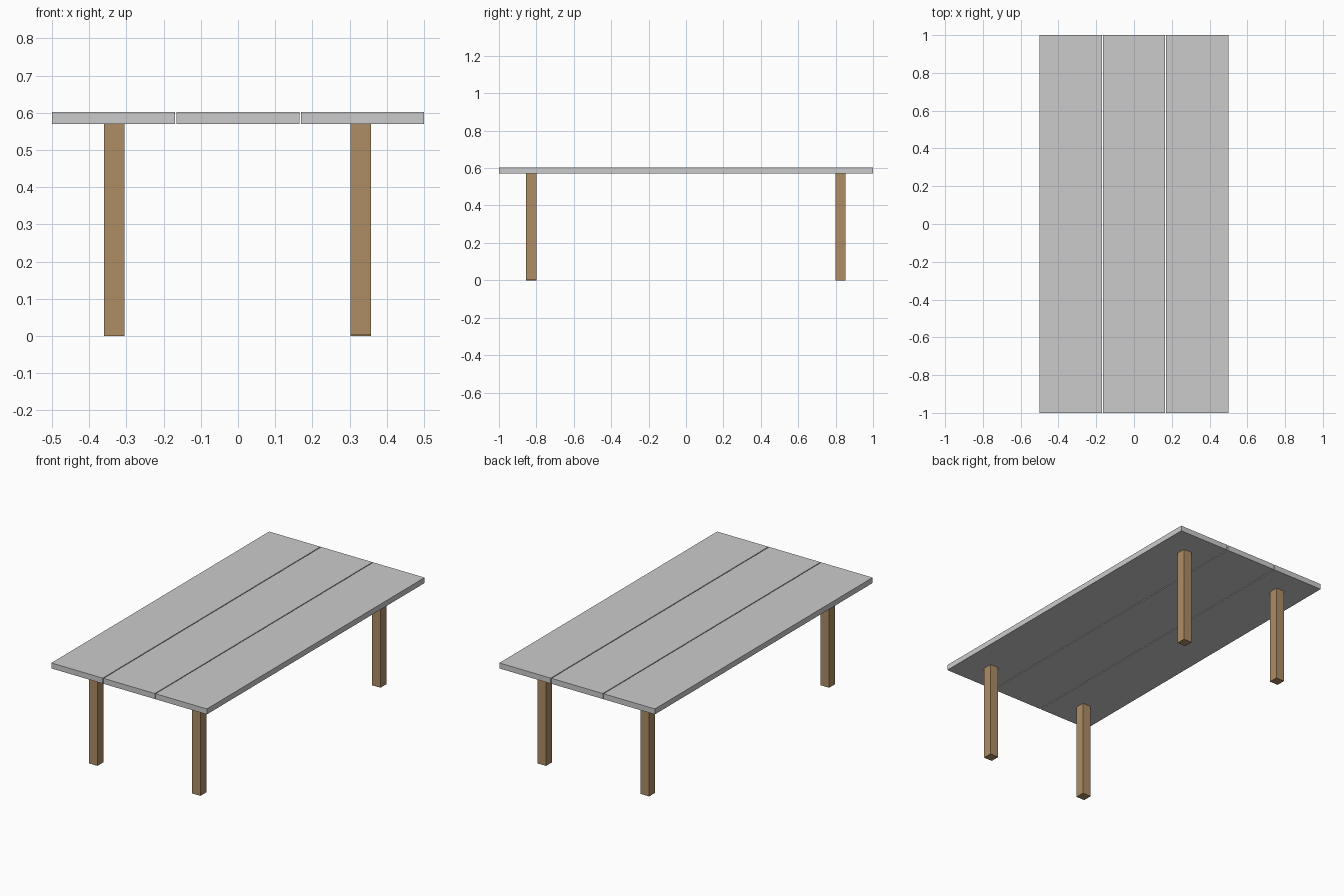
import bpy

if "Cube" in bpy.data.objects:
    bpy.data.objects.remove(bpy.data.objects["Cube"])


def box(name, x, y, z, material=None):
    """Box spanning the (low, high) ranges given for each axis."""
    bpy.ops.mesh.primitive_cube_add(size=1)
    obj = bpy.context.object
    obj.name = name
    for vert in obj.data.vertices:
        vert.co = [hi if c > 0 else lo for c, (lo, hi) in zip(vert.co, (x, y, z))]
    if material:
        obj.data.materials.append(material)
    return obj


wood = bpy.data.materials.new("brown_wood")
wood.diffuse_color = (0.42, 0.27, 0.13, 1)
wood.use_nodes = True
wood.node_tree.nodes["Principled BSDF"].inputs["Base Color"].default_value = wood.diffuse_color

# Table top: three planks with narrow gaps
PLANK_W, GAP = 0.33, 0.005
TOP_LOW, TOP_HIGH = 0.57, 0.602
for side, name in ((-1, "left_plank"), (0, "middle_plank"), (1, "right_plank")):
    cx = side * (PLANK_W + GAP)
    box(name, (cx - PLANK_W / 2, cx + PLANK_W / 2), (-1, 1), (TOP_LOW, TOP_HIGH))

# Four square legs
LEG = 0.055
for x_name, cx in (("left", -0.333), ("right", 0.33)):
    for y_name, cy in (("front", -0.828), ("back", 0.826)):
        foot = 0.003 if (x_name, y_name) == ("right", "front") else 0
        box(f"{y_name}_{x_name}_leg", (cx - LEG / 2, cx + LEG / 2),
            (cy - LEG / 2, cy + LEG / 2), (foot, TOP_LOW), wood)
